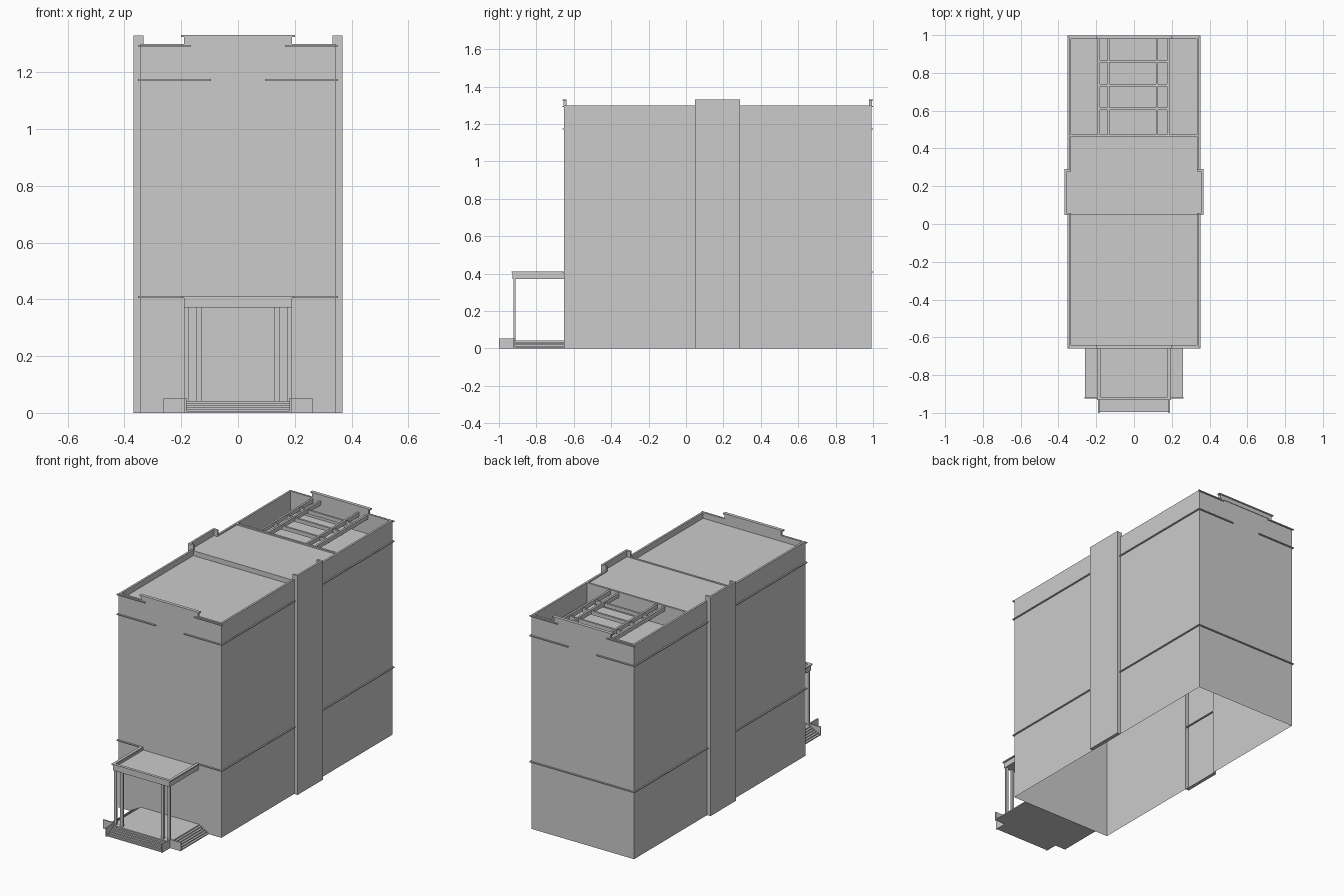
import bpy, bmesh

if "Cube" in bpy.data.objects:
    bpy.data.objects.remove(bpy.data.objects["Cube"])

W, F, B = 0.345, -0.652, 0.991      # body half width, front and back
P, P0, P1 = 0.368, 0.047, 0.29      # pilaster reach and y range
TOP, LOW = 1.30, 1.18               # parapet top, terrace floor
T = 0.012                           # parapet thickness


def finish(name, bm):
    me = bpy.data.meshes.new(name)
    bm.to_mesh(me)
    bm.free()
    ob = bpy.data.objects.new(name, me)
    bpy.context.collection.objects.link(ob)
    return ob


def boxes(name, items, mirror=False):
    """Axis-aligned boxes (x0, x1, y0, y1, z0, z1), optionally mirrored in x."""
    bm = bmesh.new()
    for x0, x1, y0, y1, z0, z1 in items:
        for s in ((1, -1) if mirror else (1,)):
            vs = bmesh.ops.create_cube(bm, size=1)["verts"]
            for v in vs:
                v.co = (s * (x0 + x1) / 2 + v.co.x * (x1 - x0),
                        (y0 + y1) / 2 + v.co.y * (y1 - y0),
                        (z0 + z1) / 2 + v.co.z * (z1 - z0))
    return finish(name, bm)


def sheet(name, rects):
    """Flat horizontal panels (x0, x1, y0, y1, z)."""
    bm = bmesh.new()
    for x0, x1, y0, y1, z in rects:
        bm.faces.new([bm.verts.new((x, y, z)) for x, y in
                      ((x0, y0), (x1, y0), (x1, y1), (x0, y1))])
    return finish(name, bm)


# Hollow outer walls, open at the bottom, with a bump for each side pilaster
half = [(W, F), (W, P0), (P, P0), (P, P1), (W, P1), (W, B)]
plan = half + [(-x, y) for x, y in reversed(half)]
bm = bmesh.new()
low = [bm.verts.new((x, y, 0)) for x, y in plan]
high = [bm.verts.new((x, y, LOW)) for x, y in plan]
for i in range(len(plan)):
    j = (i + 1) % len(plan)
    bm.faces.new((low[i], low[j], high[j], high[i]))
finish("outer_walls", bm)
sheet("pilaster_bottoms", [(W, P, P0, P1, 0), (-P, -W, P0, P1, 0)])

# Parapets above the walls
boxes("side_parapets", [(W - T, W, F, P0, LOW, TOP), (W - T, W, P1, B, LOW, TOP)], True)
boxes("end_parapets", [(-W + T, W - T, F, F + T, LOW, TOP),
                       (-W + T, W - T, B - T, B, LOW, TOP)])
boxes("pilaster_tops", [(P - T, P, P0, P1, LOW, 1.33),
                        (W - T, P - T, P0, P0 + T, LOW, 1.33),
                        (W - T, P - T, P1 - T, P1, LOW, 1.33)], True)

# Raised centre parapets with a slim cap, front and back
for name, y, s in (("front", F, -1), ("back", B, 1)):
    a, b = sorted((y + s * 0.003, y - s * T))
    c, d = sorted((y + s * 0.008, y - s * T))
    boxes(name + "_raised_parapet", [(-0.19, 0.19, a, b, TOP, 1.325),
                                     (-0.2, 0.2, c, d, 1.325, 1.332)])

# Roof levels: front roof, higher middle roof, sunken rear terrace
sheet("front_roof", [(-W + T, W - T, F + T, P0, 1.265)])
boxes("middle_roof_walls", [(-W + T, W - T, P0, P0 + T, LOW, 1.295),
                            (-W + T, W - T, 0.463, 0.475, LOW, TOP)])
sheet("middle_roof", [(-W + T, W - T, P0, 0.465, 1.292),
                      (W - T, P - T, P0, P1, 1.292), (-P + T, -W + T, P0, P1, 1.292)])
sheet("terrace_floor", [(-W + T, W - T, 0.47, B - T, LOW)])

# Pergola beams over the terrace
boxes("pergola_long_beams", [(x - 0.006, x + 0.006, 0.47, B - T, 1.27, 1.295)
                             for x in (-0.187, -0.135, 0.122, 0.182)])
boxes("pergola_cross_beams", [(-0.19, 0.185, y - 0.006, y + 0.006, 1.265, 1.288)
                              for y in (0.61, 0.735, 0.86)])

# Horizontal string courses
E, H = 0.008, 0.006
side, ends = [], []
for z, gap_f, gap_b in ((0.408, 0.19, 0.0), (1.173, 0.095, 0.095), (1.293, 0.165, 0.165)):
    if z < 1.25:
        side.append((W, W + E, F - E, B + E, z - H / 2, z + H / 2))
    ends.append((gap_f, W + E, F - E, F, z - H / 2, z + H / 2))
    ends.append((gap_b, W + E, B, B + E, z - H / 2, z + H / 2))
boxes("side_string_courses", side, True)
boxes("end_string_courses", ends, True)

# Porch canopy with a rim
PF = -0.928
boxes("canopy_slab", [(-0.178, 0.178, PF + T, F, 0.372, 0.393)])
boxes("canopy_rim", [(-0.19, 0.19, PF, PF + T, 0.372, 0.405),
                     (-0.19, -0.178, PF + T, F, 0.372, 0.405),
                     (0.178, 0.19, PF + T, F, 0.372, 0.405)])
boxes("canopy_cap", [(-0.197, 0.197, PF - 0.005, PF + T, 0.405, 0.412),
                     (-0.197, -0.18, PF + T, F, 0.405, 0.412),
                     (0.18, 0.197, PF + T, F, 0.405, 0.412)])

# Paired porch posts
boxes("porch_posts", [(0.172, 0.188, -0.921, -0.911, 0.035, 0.374),
                      (0.129, 0.146, -0.921, -0.911, 0.035, 0.374)], True)

# Porch platform with steps on three sides
boxes("porch_platform", [(-0.185, 0.185, -0.92, F, 0, 0.042)])
n = 6
steps = []
for i in range(n):
    z0, z1 = 0.042 * i / n, 0.042 * (i + 1) / n
    r = 0.075 * (n - i) / n
    steps.append((-0.182, 0.182, -0.92 - r, -0.92, z0, z1))
    steps.append((0.185, 0.185 + r, -0.915, F, z0, z1))
    steps.append((-0.185 - r, -0.185, -0.915, F, z0, z1))
boxes("porch_steps", steps)

# Thin L-shaped cheek walls at the step corners
boxes("step_cheek_walls", [(0.182, 0.19, -1.0, -0.915, 0, 0.052),
                           (0.19, 0.262, -0.923, -0.915, 0, 0.052)], True)
